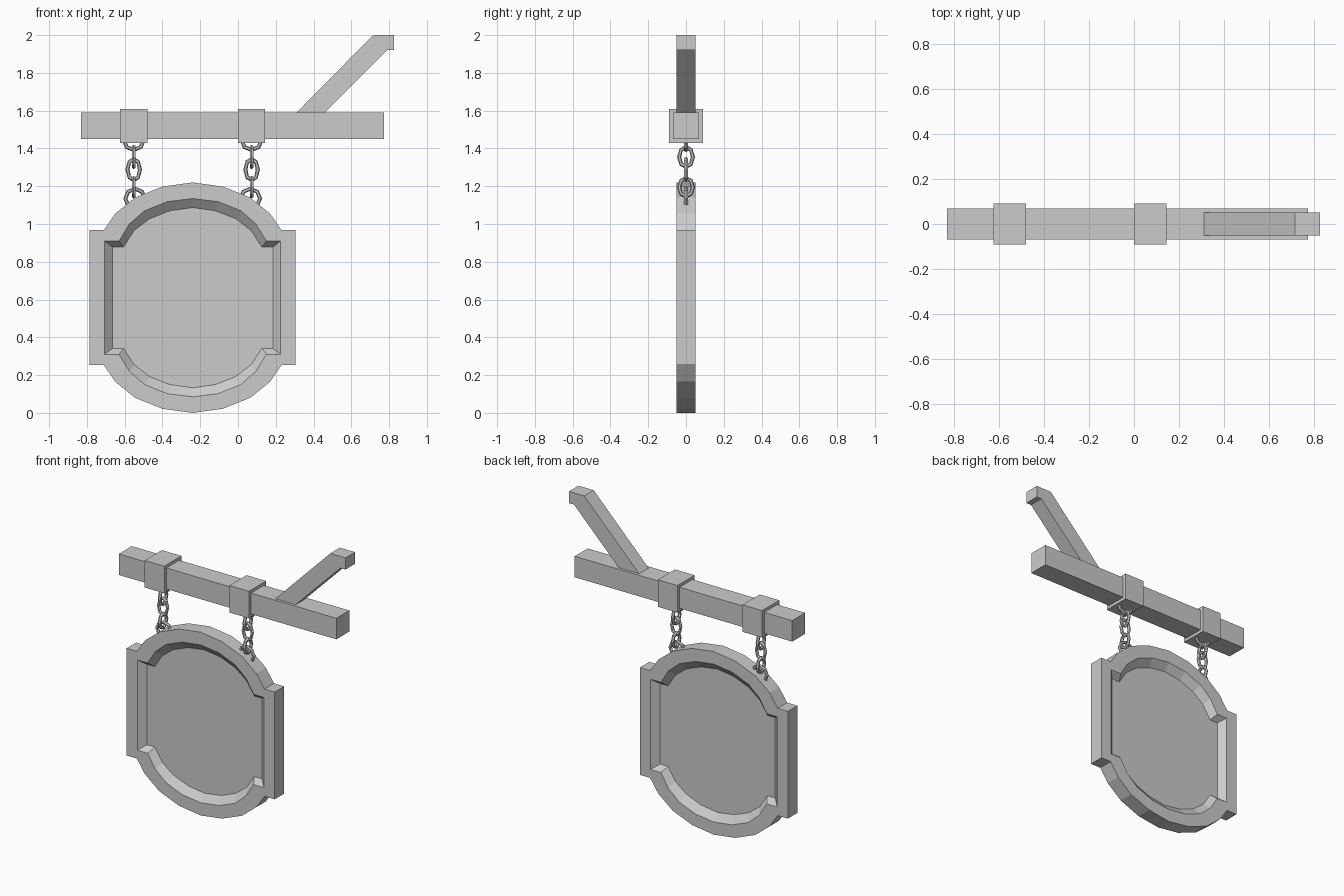
import bpy, bmesh, math

if "Cube" in bpy.data.objects:
    bpy.data.objects.remove(bpy.data.objects["Cube"])

SIGN_X, SIGN_Z = -0.24, 0.61


def make_object(name, bm):
    bmesh.ops.recalc_face_normals(bm, faces=bm.faces[:])
    mesh = bpy.data.meshes.new(name)
    bm.to_mesh(mesh)
    bm.free()
    obj = bpy.data.objects.new(name, mesh)
    bpy.context.collection.objects.link(obj)
    return obj


def box(name, x0, x1, y, z0, z1):
    bm = bmesh.new()
    bmesh.ops.create_cube(bm, size=1)
    for v in bm.verts:
        v.co.x = x0 + (v.co.x + 0.5) * (x1 - x0)
        v.co.y *= 2 * y
        v.co.z = z0 + (v.co.z + 0.5) * (z1 - z0)
    return make_object(name, bm)


def bridge(bm, a, b):
    n = len(a)
    for i in range(n):
        bm.faces.new((a[i], a[(i + 1) % n], b[(i + 1) % n], b[i]))


def full_outline(quarter):
    # mirror a quarter outline (starting at the top centre) into a closed loop
    right = quarter + [(x, -z) for x, z in reversed(quarter)]
    return right + [(-x, z) for x, z in reversed(right[1:-1])]


def link(name, x, z, width, height, facing_front, minor=0.011):
    # low-poly chain link, elongated along z
    bpy.ops.mesh.primitive_torus_add(
        major_segments=8, minor_segments=6,
        major_radius=width / 2 - minor, minor_radius=minor)
    obj = bpy.context.object
    obj.name = name
    stretch = (height - 2 * minor) / (width - 2 * minor)
    for v in obj.data.vertices:
        a, b, c = v.co
        # separate the centre line from the tube so the wire keeps its thickness
        r = math.hypot(a, b)
        centre_b = b / r * (width / 2 - minor)
        b += centre_b * (stretch - 1)
        v.co = (a, c, b) if facing_front else (c, a, b)
    obj.data.flip_normals() if facing_front else None
    obj.location = (x, 0, z)
    return obj


# beam
box("beam", -0.83, 0.772, 0.068, 1.45, 1.59)

# diagonal brace
profile = [(0.30, 1.58), (0.45, 1.58), (0.79, 1.922), (0.827, 1.922),
           (0.827, 2.0), (0.715, 2.0)]
bm = bmesh.new()
front, back = [[bm.verts.new((x, s * 0.05, z)) for x, z in profile] for s in (-1, 1)]
bridge(bm, front, back)
bm.faces.new(front)
bm.faces.new(back)
make_object("brace", bm)

# sign board: outer rim, sloped recess and panel on both sides
outer = [(0, .61), (.16, .588), (.305, .53), (.41, .445), (.47, .357), (.545, .357)]
rim = [(0, .525), (.135, .508), (.255, .46), (.335, .39), (.39, .30), (.466, .30)]
inner = [(0, .477), (.12, .46), (.228, .418), (.31, .355), (.366, .268), (.424, .268)]
bm = bmesh.new()
edges = []
for s in (-1, 1):
    loops = [[bm.verts.new((SIGN_X + x, s * y, SIGN_Z + z)) for x, z in full_outline(q)]
             for q, y in ((outer, 0.05), (rim, 0.05), (inner, 0.01))]
    bridge(bm, loops[0], loops[1])
    bridge(bm, loops[1], loops[2])
    bm.faces.new(loops[2])
    edges.append(loops[0])
bridge(bm, *edges)
make_object("sign_board", bm)

# brackets and chains
for side, x in (("left", -0.552), ("right", 0.072)):
    box("bracket_" + side, x - 0.072, x + 0.072, 0.09, 1.43, 1.61)
    link("top_ring_" + side, x, 1.445, 0.128, 0.128, True)
    link("chain_link_upper_" + side, x, 1.355, 0.095, 0.128, False)
    link("chain_link_middle_" + side, x, 1.288, 0.088, 0.135, True)
    link("chain_link_lower_" + side, x, 1.195, 0.095, 0.118, False)
    link("sign_ring_" + side, x + (0.007 if side == "left" else -0.007),
         1.135, 0.125, 0.125, True)
